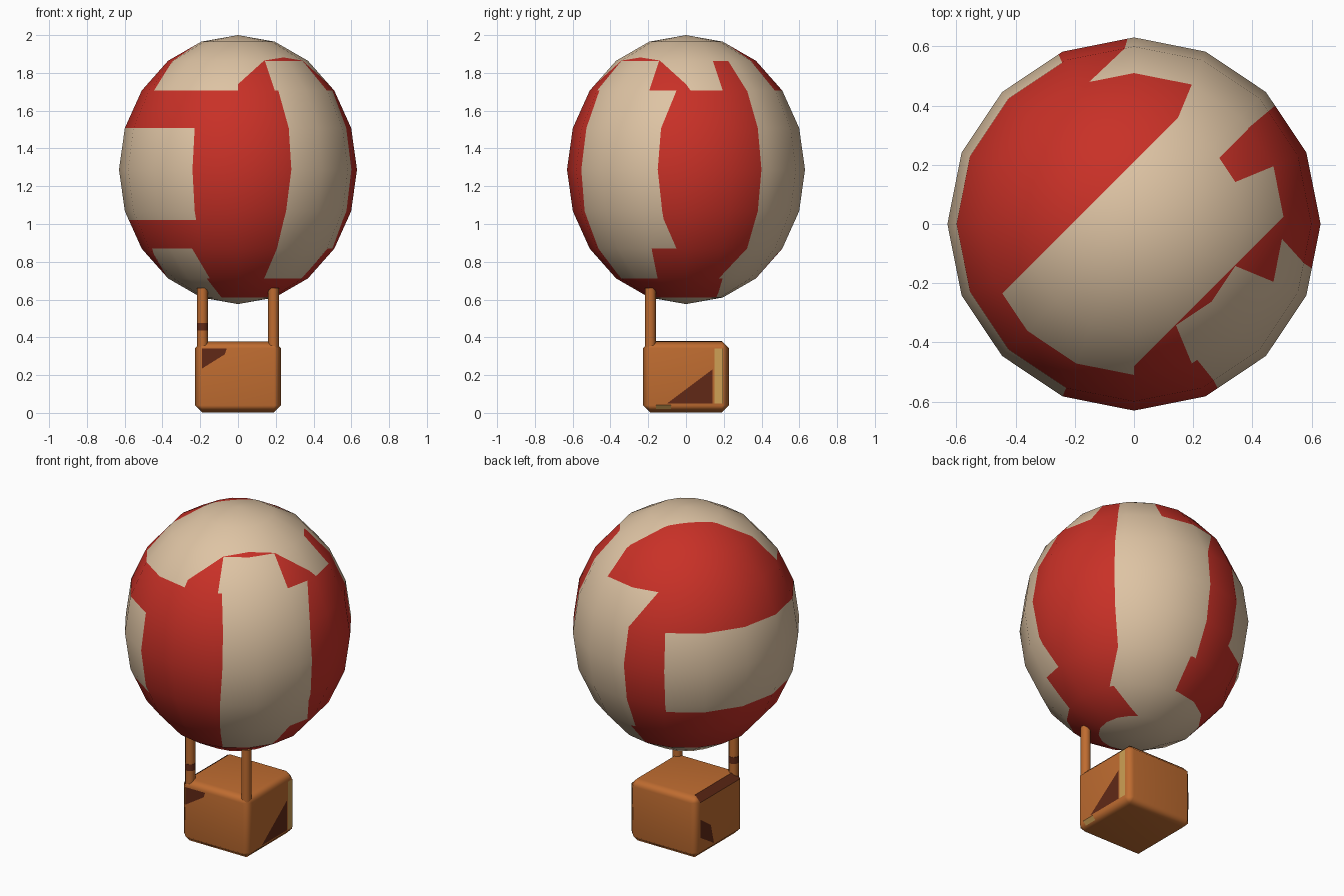
import bpy, bmesh, math
from mathutils import Vector, Matrix

if "Cube" in bpy.data.objects:
    bpy.data.objects.remove(bpy.data.objects["Cube"])


def material(name, rgb):
    m = bpy.data.materials.new(name)
    m.use_nodes = True
    m.diffuse_color = (*rgb, 1)
    bsdf = m.node_tree.nodes["Principled BSDF"]
    bsdf.inputs["Base Color"].default_value = (*rgb, 1)
    bsdf.inputs["Roughness"].default_value = 0.8
    return m


CREAM = material("cream", (0.73, 0.55, 0.37))
RED = material("red", (0.58, 0.03, 0.02))
ORANGE = material("wicker orange", (0.52, 0.15, 0.03))
BROWN = material("dark brown", (0.12, 0.022, 0.008))
TAN = material("tan", (0.62, 0.35, 0.09))


def finish(bm, name, *mats):
    me = bpy.data.meshes.new(name)
    bm.to_mesh(me)
    bm.free()
    for m in mats:
        me.materials.append(m)
    ob = bpy.data.objects.new(name, me)
    bpy.context.collection.objects.link(ob)
    return ob


# Balloon envelope: a stretched faceted sphere
MID, HIGH, WIDE = 1.288, 0.712, 0.63
CENTRE = Vector((0, 0, MID))
CAP, CROWN = 1.706, 1.864


def angle(p):
    """Degrees around the balloon from the front, in the range 150 to 510."""
    return (math.degrees(math.atan2(p.x, -p.y)) - 150) % 360 + 150


def on_balloon(deg, z):
    r = WIDE * math.sqrt(max(0, 1 - ((z - MID) / HIGH) ** 2))
    a = math.radians(deg)
    return Vector((r * math.sin(a), -r * math.cos(a), z))


# Rows: bottom, top, then stripe edges (angle at bottom, angle at top);
# colour starts cream and swaps at every edge
ROWS = [
    (0.5, 0.611, []),
    (0.611, 0.712, [(333, 333), (505, 482)]),
    (0.712, 0.87, [(178, 178), (270, 296), (336, 331), (382, 384), (426, 429), (479, 490)]),
    (0.87, 1.02, [(182, 182), (384, 385), (444, 438), (490, 490)]),
    (1.02, MID, [(182, 182), (204, 204), (337.5, 337.5), (385, 387), (438, 436), (490, 490)]),
    (MID, 1.508, [(182, 183), (204, 204), (337.5, 337.5), (387, 387), (436, 437), (490, 490)]),
    (1.508, CAP, [(183, 197), (387, 385), (437, 444), (490, 490)]),
]

bm = bmesh.new()
bmesh.ops.create_uvsphere(bm, u_segments=16, v_segments=10, radius=1)
bmesh.ops.transform(bm, verts=bm.verts,
                    matrix=Matrix.Translation(CENTRE) @ Matrix.Diagonal((WIDE, WIDE, HIGH, 1)))


def cut(point, normal, test):
    faces = [f for f in bm.faces if test(f.calc_center_median())]
    edges = {e for f in faces for e in f.edges}
    verts = {v for f in faces for v in f.verts}
    bmesh.ops.bisect_plane(bm, geom=faces + list(edges) + list(verts),
                           plane_co=point, plane_no=normal, dist=0.0005)


# Cut the stripe edges into the faces
cut((0, 0, 1.02), (0, 0, 1), lambda c: c.z < MID)
for lo, hi, stripes in ROWS:
    for a, b in stripes:
        p, q = on_balloon(a, lo + 0.001), on_balloon(b, hi - 0.001)
        normal = (p - CENTRE).cross(q - CENTRE).normalized()
        way = on_balloon((a + b) / 2, MID) - CENTRE
        cut(CENTRE, normal, lambda c: lo < c.z < hi and
            Vector((c.x, c.y)).normalized().dot(way.xy.normalized()) > 0.5)

# Diagonal cuts over the cap
DIAGONAL = (1, -1, 0)
cut((-0.21, 0, 0), DIAGONAL, lambda c: c.z > CAP)
cut((0.48, 0, 0), DIAGONAL, lambda c: c.z > CAP)
cut((0.065, 0, 0), DIAGONAL, lambda c: CAP < c.z < CROWN and c.x > 0 and c.y > 0)


def is_red(c):
    a, d = angle(c), c.x - c.y
    if c.z > CAP:
        if d < -0.21:
            return 157.5 < a < 400
        if d > 0.48:
            return c.z > CROWN or 360 < a < 382.5 or 427.5 < a < 455
        return c.z < CROWN and a > 472.5 and d > 0.065
    for lo, hi, stripes in ROWS:
        if lo <= c.z < hi:
            t = (c.z - lo) / (hi - lo)
            return sum(a > s + (e - s) * t for s, e in stripes) % 2 == 1
    return False


for f in bm.faces:
    f.smooth = True
    f.material_index = int(is_red(f.calc_center_median()))
balloon = finish(bm, "balloon", CREAM, RED)
normals = []
for v in balloon.data.vertices:
    x, y, z = v.co - CENTRE
    normals.append(Vector((x / WIDE**2, y / WIDE**2, z / HIGH**2)).normalized())
balloon.data.normals_split_custom_set_from_vertices(normals)

# Basket: chamfered box
bm = bmesh.new()
bmesh.ops.create_cube(bm, size=1)
bmesh.ops.transform(bm, verts=bm.verts,
                    matrix=Matrix.Translation((0, 0, 0.191)) @ Matrix.Diagonal((0.455, 0.455, 0.376, 1)))
bmesh.ops.bevel(bm, geom=bm.edges[:], offset=0.037, segments=1, affect='EDGES')
for f in bm.faces:
    f.smooth = True
basket = finish(bm, "basket", ORANGE)
basket.modifiers.new("even_shading", 'WEIGHTED_NORMAL')


# Two struts at the front corners
def tube(name, x, low, high, radius, mat):
    bm = bmesh.new()
    bmesh.ops.create_cone(bm, cap_ends=True, segments=12, radius1=radius, radius2=radius,
                          depth=high - low,
                          matrix=Matrix.Translation((x, -0.188, (low + high) / 2)))
    for f in bm.faces:
        f.smooth = len(f.verts) == 4
    return finish(bm, name, mat)


for side, x in (("left", 0.188), ("right", -0.188)):
    tube(side + "_strut", x, 0.33, 0.66, 0.028, ORANGE)
tube("strut_band", -0.188, 0.435, 0.475, 0.0295, BROWN)


# Painted patches on the basket
def plate(name, mat, points):
    bm = bmesh.new()
    face = bm.faces.new([bm.verts.new(p) for p in points])
    face.normal_update()
    mid = face.calc_center_median() - Vector((0, 0, 0.19))
    if face.normal.dot(mid) < 0:
        face.normal_flip()
    finish(bm, name, mat)


S = 0.2295
plate("front_patch", BROWN, [(x, -S, z) for x, z in
      ((-0.19, 0.34), (-0.06, 0.34), (-0.07, 0.31), (-0.19, 0.235))])
plate("left_patch", BROWN, [(S, y, z) for y, z in
      ((-0.1, 0.05), (0.14, 0.05), (0.14, 0.23))])
plate("left_stripe", TAN, [(S, y, z) for y, z in
      ((0.15, 0.05), (0.195, 0.05), (0.195, 0.34), (0.15, 0.34))])
plate("left_lower_trim", TAN, [(S, -0.16, 0.042), (S, -0.08, 0.042),
                               (0.21, -0.08, 0.02), (0.21, -0.16, 0.02)])
plate("right_top_strip", BROWN, [(-S, -0.19, 0.343), (-S, 0.19, 0.343),
                                 (-0.193, 0.19, 0.3805), (-0.193, -0.19, 0.3805)])
plate("right_patch", BROWN, [(-S, y, z) for y, z in
      ((0.19, 0.24), (0.19, 0.13), (0.06, 0.05), (0.09, 0.17))])
